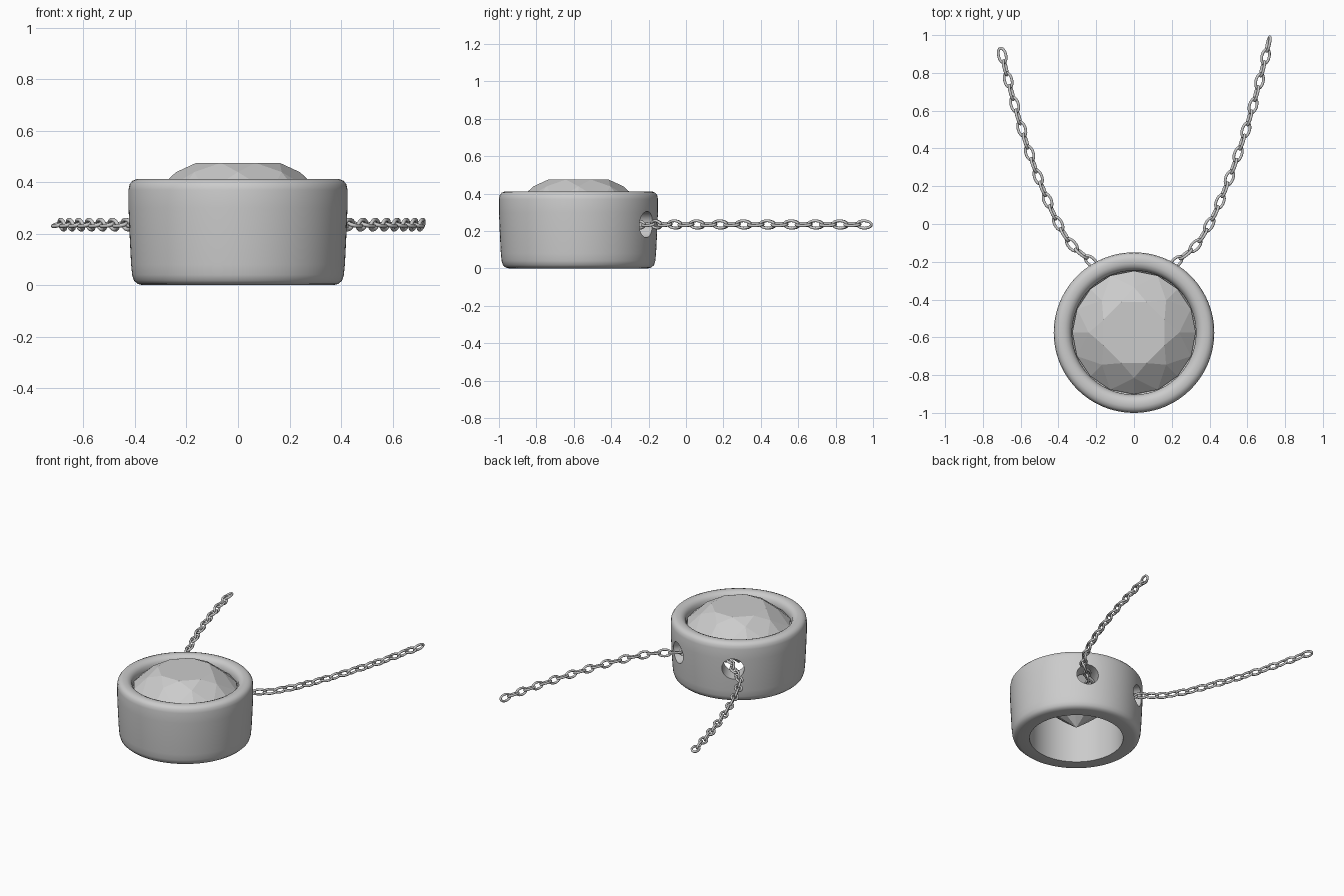
import bpy, bmesh, math
from mathutils import Vector, Matrix

if "Cube" in bpy.data.objects:
    bpy.data.objects.remove(bpy.data.objects["Cube"])

CY = -0.575          # pendant centre in y
HOLE_Z = 0.235


def mesh_object(name, bm):
    bmesh.ops.recalc_face_normals(bm, faces=bm.faces)
    me = bpy.data.meshes.new(name)
    bm.to_mesh(me)
    bm.free()
    ob = bpy.data.objects.new(name, me)
    bpy.context.collection.objects.link(ob)
    return ob


def smooth(ob, angle):
    bpy.ops.object.select_all(action='DESELECT')
    ob.select_set(True)
    bpy.context.view_layer.objects.active = ob
    bpy.ops.object.shade_smooth_by_angle(angle=math.radians(angle))


def polar(r, deg, z):
    a = math.radians(deg)
    return Vector((r * math.cos(a), r * math.sin(a), z))


# Bezel: lathed ring with rounded rim and slight taper to the base
profile = [(.30, 0), (.37, 0), (.39, .005), (.404, .018), (.411, .04), (.415, .08),
           (.421, .2), (.425, .3), (.425, .37), (.421, .391), (.41, .405), (.392, .412),
           (.366, .412), (.347, .404), (.334, .389), (.328, .365), (.328, .34), (.30, .31)]
SEG = 96
bm = bmesh.new()
rings = [[bm.verts.new(polar(r, 360 * i / SEG, z)) for r, z in profile] for i in range(SEG)]
n = len(profile)
for i in range(SEG):
    a, b = rings[i], rings[(i + 1) % SEG]
    for j in range(n):
        k = (j + 1) % n
        bm.faces.new((a[j], b[j], b[k], a[k]))
bezel = mesh_object("bezel", bm)
bezel.location.y = CY

# Two radial chain holes at the back
for side, deg in (("right", 60), ("left", 120)):
    bm = bmesh.new()
    bmesh.ops.create_cone(bm, cap_ends=True, segments=40, radius1=.07, radius2=.07, depth=.3)
    cutter = mesh_object("hole_cutter_" + side, bm)
    d = polar(1, deg, 0)
    cutter.rotation_euler = d.to_track_quat('Z', 'Y').to_euler()
    cutter.location = d * .37 + Vector((0, CY, HOLE_Z))
    cutter.hide_render = True
    cutter.hide_viewport = False
    mod = bezel.modifiers.new("hole_" + side, 'BOOLEAN')
    mod.object = cutter
    mod.operation = 'DIFFERENCE'
    mod.solver = 'EXACT'
    bpy.ops.object.select_all(action='DESELECT')
    bpy.context.view_layer.objects.active = bezel
    bezel.select_set(True)
    bpy.context.view_layer.update()
    bpy.ops.object.modifier_apply(modifier=mod.name)
    bpy.data.objects.remove(cutter)
smooth(bezel, 35)

# Gem: round brilliant cut as the hull of its facet corners
bm = bmesh.new()
bm.verts.new((0, 0, .08))
for i in range(8):
    bm.verts.new(polar(.175, 45 * i + 22.5, .475))    # table
    bm.verts.new(polar(.24, 45 * i, .439))            # star tips
    bm.verts.new(polar(.10, 45 * i, .157))            # lower halves
for i in range(16):
    for z in (.36, .35):                              # girdle
        bm.verts.new(polar(.327, 22.5 * i, z))
bmesh.ops.convex_hull(bm, input=bm.verts)
bmesh.ops.dissolve_limit(bm, angle_limit=math.radians(2), verts=bm.verts, edges=bm.edges)
gem = mesh_object("gem", bm)
gem.location.y = CY

# Chain path: half curve, mirrored, smoothed with Catmull-Rom
half = [(0, -.322), (.09, -.312), (.155, -.275), (.225, -.2), (.325, -.115), (.40, 0), (.46, .13),
        (.53, .31), (.59, .49), (.645, .68), (.69, .86), (.715, .97)]
pts = [Vector((-x, y, HOLE_Z)) for x, y in half[:0:-1]] + [Vector((x, y, HOLE_Z)) for x, y in half]
ext = [2 * pts[0] - pts[1]] + pts + [2 * pts[-1] - pts[-2]]
path = []
for p0, p1, p2, p3 in zip(ext, ext[1:], ext[2:], ext[3:]):
    for s in range(12):
        t = s / 12
        path.append(.5 * (2 * p1 + (p2 - p0) * t + (2 * p0 - 5 * p1 + 4 * p2 - p3) * t * t
                          + (3 * p1 - p0 - 3 * p2 + p3) * t ** 3))
path.append(pts[-1])
while path[0].y > .9:          # left end stops one link short
    path.pop(0)
while path[-1].y > .958:
    path.pop()

dist = [0]
for a, b in zip(path, path[1:]):
    dist.append(dist[-1] + (b - a).length)


def at(d):
    d = min(max(d, 0), dist[-1])
    for i in range(len(path) - 1):
        if d <= dist[i + 1]:
            return path[i].lerp(path[i + 1], (d - dist[i]) / (dist[i + 1] - dist[i]))
    return path[-1]


# Chain links: ovals with alternating quarter-turn roll
def add_link(bm, centre, tangent, roll, length=.094, width=.056, wire=.0075, seg=20, sides=8):
    up = Vector((0, 0, 1))
    side = up.cross(tangent).normalized()
    across = side * math.cos(roll) + up * math.sin(roll)
    normal = tangent.cross(across)
    rows = []
    for i in range(seg):
        a = 2 * math.pi * i / seg
        c = centre + tangent * (length / 2 - wire) * math.cos(a) + across * (width / 2 - wire) * math.sin(a)
        out = (tangent * (width / 2) * math.cos(a) + across * (length / 2) * math.sin(a)).normalized()
        rows.append([bm.verts.new(c + wire * (out * math.cos(b) + normal * math.sin(b)))
                     for b in (2 * math.pi * j / sides for j in range(sides))])
    for i in range(seg):
        r, q = rows[i], rows[(i + 1) % seg]
        for j in range(sides):
            k = (j + 1) % sides
            bm.faces.new((r[j], q[j], q[k], r[k]))


count = 2 * round((dist[-1] / .0685 + 1) / 2)
pitch = dist[-1] / (count - 1)
bm = bmesh.new()
for i in range(count):
    d = i * pitch
    tangent = (at(d + .02) - at(d - .02)).normalized()
    add_link(bm, at(d), tangent, math.radians(18 + 90 * (i % 2)))
chain = mesh_object("chain", bm)
smooth(chain, 80)
